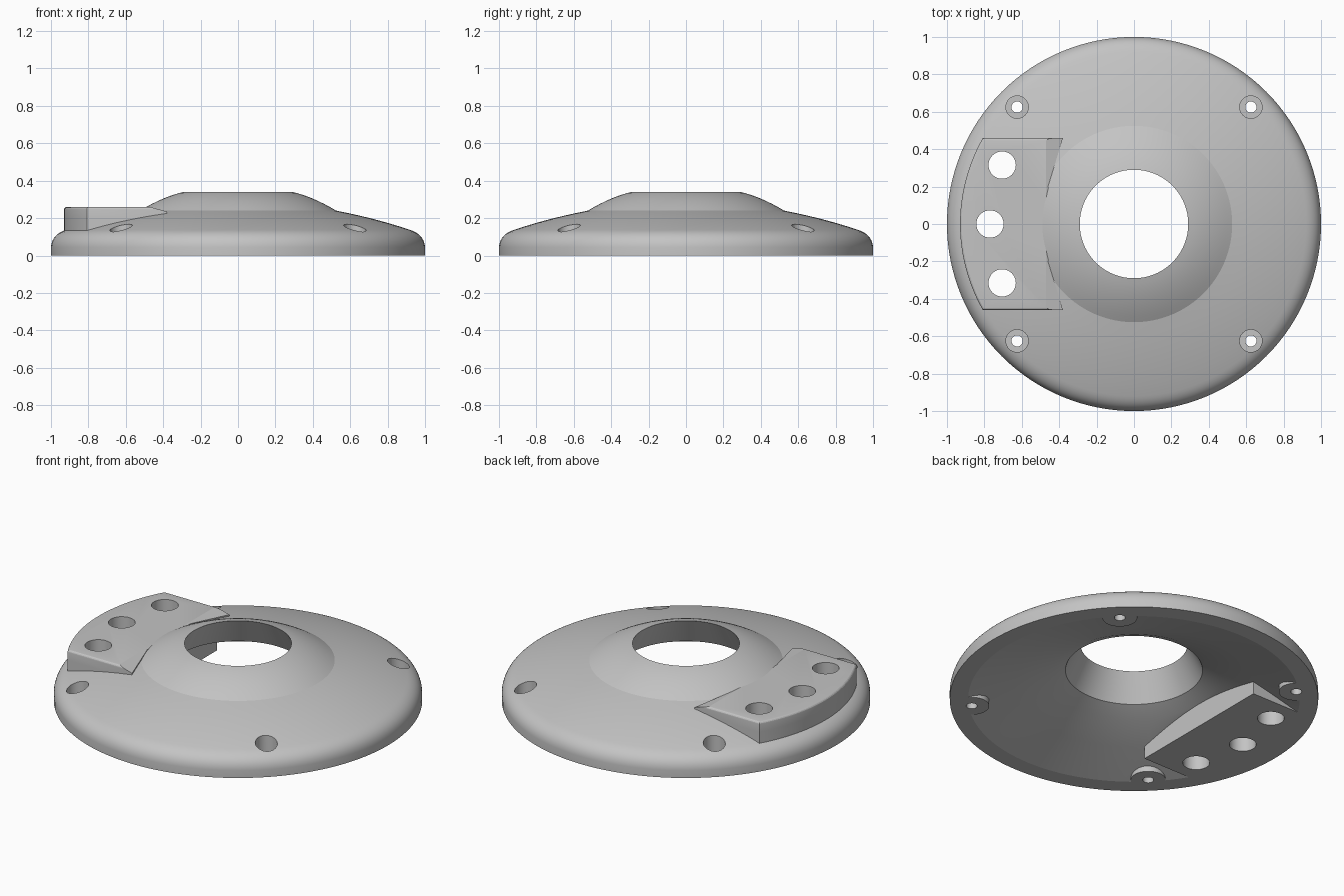
import bpy
import bmesh
import math
from mathutils import Vector

if "Cube" in bpy.data.objects:
    bpy.data.objects.remove(bpy.data.objects["Cube"], do_unlink=True)

grey = bpy.data.materials.new("plain_grey")
grey.use_nodes = True
COLOUR = (0.55, 0.55, 0.55, 1)
grey.diffuse_color = COLOUR
grey.node_tree.nodes["Principled BSDF"].inputs["Base Color"].default_value = COLOUR


def finish(bm, name):
    bmesh.ops.recalc_face_normals(bm, faces=bm.faces)
    mesh = bpy.data.meshes.new(name)
    bm.to_mesh(mesh)
    bm.free()
    mesh.materials.append(grey)
    obj = bpy.data.objects.new(name, mesh)
    bpy.context.collection.objects.link(obj)
    return obj


def lathe(name, profile, steps=128):
    bm = bmesh.new()
    verts = [bm.verts.new((r, 0, z)) for r, z in profile]
    edges = [bm.edges.new((a, b)) for a, b in zip(verts, verts[1:] + verts[:1])]
    bmesh.ops.spin(bm, geom=verts + edges, cent=(0, 0, 0), axis=(0, 0, 1),
                   angle=math.tau, steps=steps)
    bmesh.ops.remove_doubles(bm, verts=bm.verts, dist=0.0005)
    return finish(bm, name)


def prism(outline, z0, z1):
    bm = bmesh.new()
    base = bm.faces.new([bm.verts.new((x, y, z0)) for x, y in outline])
    top = bmesh.ops.extrude_face_region(bm, geom=[base])["geom"]
    bmesh.ops.translate(bm, vec=(0, 0, z1 - z0),
                        verts=[g for g in top if isinstance(g, bmesh.types.BMVert)])
    bmesh.ops.recalc_face_normals(bm, faces=bm.faces)
    return bm


def cylinder(name, x, y, radius, z0, z1, sides=40):
    ring = [(x + radius * math.cos(math.tau * i / sides),
             y + radius * math.sin(math.tau * i / sides)) for i in range(sides)]
    return finish(prism(ring, z0, z1), name)


def combine(target, tool, operation):
    mod = target.modifiers.new(tool.name, 'BOOLEAN')
    mod.operation = operation
    mod.solver = 'EXACT'
    mod.object = tool
    bpy.context.view_layer.objects.active = target
    bpy.ops.object.modifier_apply(modifier=mod.name)
    bpy.data.objects.remove(tool, do_unlink=True)


def bezier(a, b, c, n):
    a, b, c = Vector(a), Vector(b), Vector(c)
    return [tuple(a.lerp(b, i / n).lerp(b.lerp(c, i / n), i / n)) for i in range(n + 1)]


# Domed shell: raised collar, gentle slope, rounded rim, hollow underside
collar = bezier((0.29, 0.34), (0.40, 0.315), (0.525, 0.24), 8)
slope = bezier((0.525, 0.24), (0.74, 0.198), (0.92, 0.137), 6)
rim = bezier((0.92, 0.137), (0.995, 0.112), (1.0, 0.045), 10)
underside = [(1.0, 0), (0.9, 0), (0.65, 0.075), (0.46, 0.138), (0.372, 0.18)]
cover = lathe("domed_cover", collar + slope[1:] + rim[1:] + underside)

# Side block: lower body and upper pad share the same curved outer wall
HALF, OUTER = 0.46, 0.93
sweep = math.asin(HALF / OUTER)
arc = []
for i in range(25):
    a = math.pi - sweep + 2 * sweep * i / 24
    arc.append((OUTER * math.cos(a), OUTER * math.sin(a)))
combine(cover, finish(prism(arc + [(-0.46, -HALF), (-0.46, HALF)], 0, 0.2), "block_body"), 'UNION')

inner = [(-0.38, -HALF), (-0.42, -0.33), (-0.46, -0.2), (-0.4, 0),
         (-0.46, 0.2), (-0.42, 0.33), (-0.38, HALF)]
bm = prism(arc + inner, 0.17, 0.26)
# Soften the top edge along the sides and outer wall
top_edges = []
for e in bm.edges:
    mid = (e.verts[0].co + e.verts[1].co) / 2
    if mid.z > 0.255 and (abs(mid.y) > 0.455 or mid.x < -0.75):
        top_edges.append(e)
bmesh.ops.bevel(bm, geom=top_edges, offset=0.015, segments=4, profile=0.5, affect='EDGES')
# Slope the pad down towards the collar
cut = bmesh.ops.bisect_plane(bm, geom=bm.verts[:] + bm.edges[:] + bm.faces[:],
                             plane_co=(-0.47, 0, 0.26), plane_no=(0.27, 0, 0.96),
                             clear_outer=True)
bmesh.ops.holes_fill(bm, edges=[e for e in bm.edges if e.is_boundary], sides=0)
combine(cover, finish(bm, "block_pad"), 'UNION')

# Screw bosses with countersunk holes
for sx in (-1, 1):
    for sy in (-1, 1):
        x, y = 0.625 * sx, 0.625 * sy
        combine(cover, cylinder("boss", x, y, 0.095, 0, 0.09), 'UNION')
        combine(cover, cylinder("screw_recess", x, y, 0.06, 0.065, 0.5), 'DIFFERENCE')
        combine(cover, cylinder("screw_hole", x, y, 0.03, -0.1, 0.5), 'DIFFERENCE')

# Three through holes in the block
for x, y in ((-0.705, 0.315), (-0.77, 0), (-0.705, -0.315)):
    combine(cover, cylinder("port_hole", x, y, 0.073, -0.1, 0.5), 'DIFFERENCE')

# Smooth curves, keep creases crisp
bpy.ops.object.select_all(action='DESELECT')
cover.select_set(True)
bpy.context.view_layer.objects.active = cover
bpy.ops.object.shade_smooth_by_angle(angle=math.radians(13))
